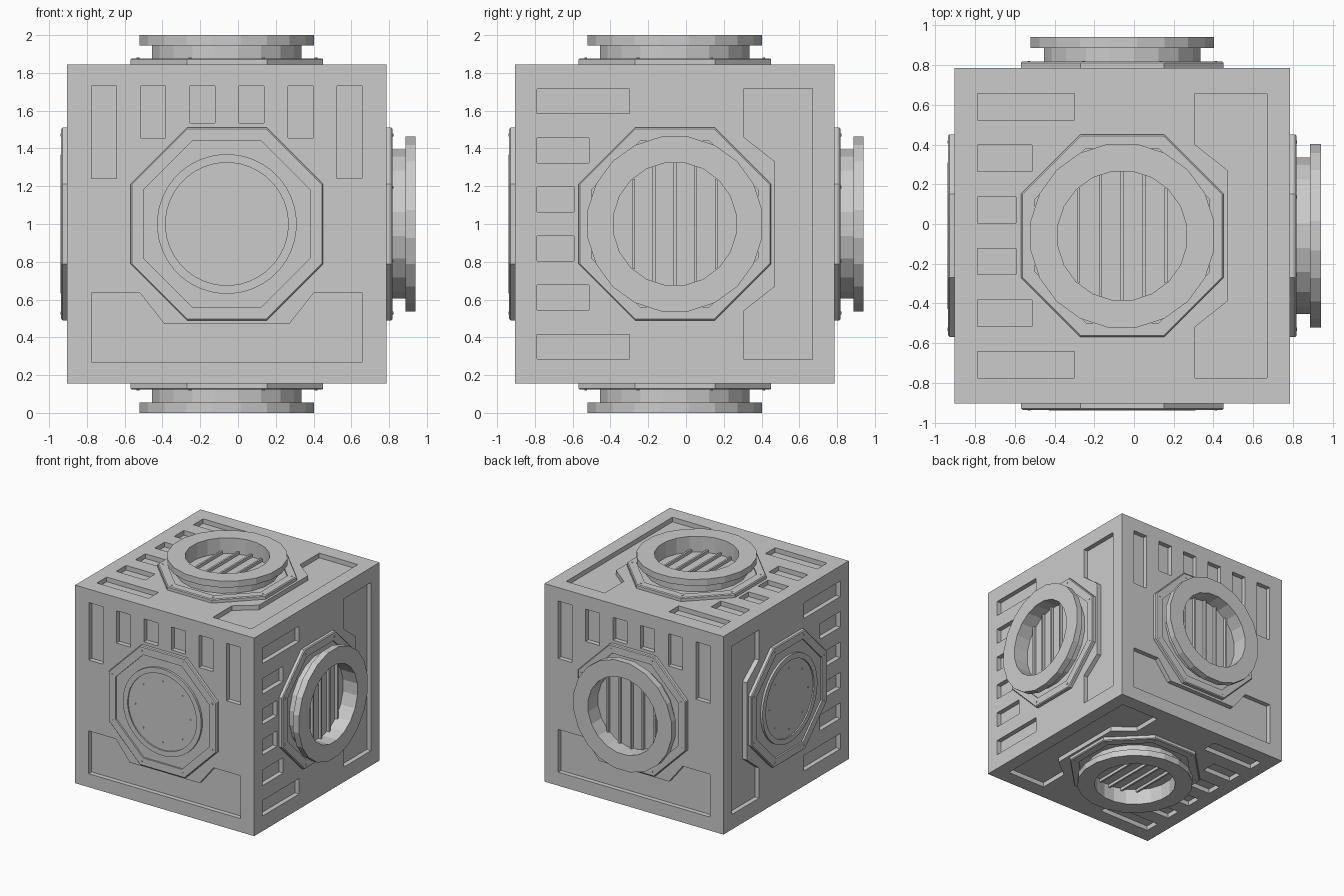
import bpy, bmesh, math
from mathutils import Matrix, Vector

if "Cube" in bpy.data.objects:
    bpy.data.objects.remove(bpy.data.objects["Cube"])

HALF = 0.845
CENTRE = Vector((-0.059, -0.059, 1.0))
DEPTH = 0.04
OCT = 1 / math.cos(math.pi / 8)      # apothem -> corner radius

grey = bpy.data.materials.new("plain_grey")
grey.diffuse_color = (0.6, 0.6, 0.6, 1)
grey.use_nodes = True
grey.node_tree.nodes["Principled BSDF"].inputs["Base Color"].default_value = grey.diffuse_color


def frame(n, v):
    """Matrix placing local x,y,z on a cube side (z outward, y toward the slots)."""
    n, v = Vector(n), Vector(v)
    u = v.cross(n)
    m = Matrix((u, v, n)).transposed().to_4x4()
    m.translation = CENTRE + n * HALF
    return m


def make(name, bm, m=Matrix.Identity(4)):
    bmesh.ops.recalc_face_normals(bm, faces=bm.faces[:])
    bm.transform(m)
    me = bpy.data.meshes.new(name)
    bm.to_mesh(me)
    bm.free()
    me.materials.append(grey)
    ob = bpy.data.objects.new(name, me)
    bpy.context.collection.objects.link(ob)
    return ob


def prism(bm, pts, z0, z1, m=Matrix.Identity(4)):
    lo = [bm.verts.new(m @ Vector((x, y, z0))) for x, y in pts]
    hi = [bm.verts.new(m @ Vector((x, y, z1))) for x, y in pts]
    bm.faces.new(lo[::-1])
    bm.faces.new(hi)
    for i in range(len(pts)):
        j = (i + 1) % len(pts)
        bm.faces.new((lo[i], lo[j], hi[j], hi[i]))


def box(bm, x0, x1, y0, y1, z0, z1, m=Matrix.Identity(4)):
    prism(bm, [(x0, y0), (x1, y0), (x1, y1), (x0, y1)], z0, z1, m)


def lathe(bm, profile, n):
    """Closed (radius, height) profile swept round z in n flat steps."""
    rings = []
    for k in range(n):
        a = 2 * math.pi * (k + 0.5) / n
        rings.append([bm.verts.new((r * math.cos(a), r * math.sin(a), h)) for r, h in profile])
    p = len(profile)
    for k in range(n):
        a, b = rings[k], rings[(k + 1) % n]
        for i in range(p):
            j = (i + 1) % p
            bm.faces.new((a[i], b[i], b[j], a[j]))


def disc(bm, r, n, z0, z1, cx=0, cy=0):
    prism(bm, [(cx + r * math.cos(2 * math.pi * (k + .5) / n),
                cy + r * math.sin(2 * math.pi * (k + .5) / n)) for k in range(n)], z0, z1)


# name, outward, slot direction, open port?, grille bars along slot direction?
SIDES = [
    ("front", (0, -1, 0), (0, 0, 1), False, False),
    ("left", (-1, 0, 0), (0, -1, 0), False, False),
    ("right", (1, 0, 0), (0, -1, 0), True, False),
    ("back", (0, 1, 0), (0, 0, 1), True, True),
    ("top", (0, 0, 1), (-1, 0, 0), True, False),
    ("bottom", (0, 0, -1), (-1, 0, 0), True, False),
]

# cube body with sunk slots and panels on every side
bm = bmesh.new()
bmesh.ops.create_cube(bm, size=2 * HALF)
body = make("cube_body", bm, Matrix.Translation(CENTRE))
cut = bmesh.new()
panel = [(-0.717, -0.73), (0.717, -0.73), (0.717, -0.365), (0.46, -0.365),
         (0.33, -0.53), (-0.33, -0.53), (-0.46, -0.365), (-0.717, -0.365)]
for name, n, v, port, along in SIDES:
    m = frame(n, v)
    prism(cut, panel, -DEPTH, 0.02, m)
    for c, low in ((0.13, 0.535), (0.39, 0.455), (0.65, 0.24)):
        for s in (-1, 1):
            box(cut, s * c - 0.066, s * c + 0.066, low, 0.73, -DEPTH, 0.02, m)
cutter = make("recess_cutter", cut)
cutter.hide_render = True
mod = body.modifiers.new("recesses", 'BOOLEAN')
mod.operation = 'DIFFERENCE'
mod.solver = 'EXACT'
mod.object = cutter
dg = bpy.context.evaluated_depsgraph_get()
body.modifiers[0].show_viewport = True
carved = bpy.data.meshes.new_from_object(body.evaluated_get(dg))
body.modifiers.clear()
body.data = carved
bpy.data.objects.remove(cutter)

for name, n, v, port, along in SIDES:
    m = frame(n, v)

    # octagonal rim with a lower plate inside it
    bm = bmesh.new()
    lathe(bm, [(0.51 * OCT, -0.005), (0.51 * OCT, 0.025), (0.503 * OCT, 0.032),
               (0.44 * OCT, 0.032), (0.44 * OCT, 0.018), (0.325, 0.018), (0.325, -0.005)], 8)
    make(name + "_octagon_rim", bm, m)

    # small bolts on the rim corners
    bm = bmesh.new()
    for k in range(8):
        a = math.pi / 4 * (k + 0.5)
        disc(bm, 0.008, 6, 0.03, 0.036, 0.51 * math.cos(a), 0.51 * math.sin(a))
    make(name + "_bolts", bm, m)

    if port:
        # flanged open port
        bm = bmesh.new()
        lathe(bm, [(0.328, -0.005), (0.4, -0.005), (0.4, 0.1), (0.468, 0.1),
                   (0.468, 0.155), (0.328, 0.155)], 20)
        make(name + "_port_flange", bm, m)
        # floor and grille bars inside the port
        bm = bmesh.new()
        disc(bm, 0.335, 20, -0.005, 0.02)
        for k in range(-2, 3):
            c = 0.11 * k
            h = math.sqrt(0.325 ** 2 - c * c)
            if along:
                box(bm, c - 0.008, c + 0.008, -h, h, 0.01, 0.045)
            else:
                box(bm, -h, h, c - 0.008, c + 0.008, 0.01, 0.045)
        make(name + "_port_grille", bm, m)
    else:
        # closed round hatch
        bm = bmesh.new()
        lathe(bm, [(0.37, 0), (0.37, 0.036), (0.325, 0.036), (0.325, 0)], 40)
        make(name + "_hatch_ring", bm, m)
        bm = bmesh.new()
        disc(bm, 0.327, 40, 0, 0.025)
        for k in range(8):
            a = math.pi / 4 * k
            disc(bm, 0.007, 6, 0.02, 0.03, 0.26 * math.cos(a), 0.26 * math.sin(a))
        make(name + "_hatch_lid", bm, m)
